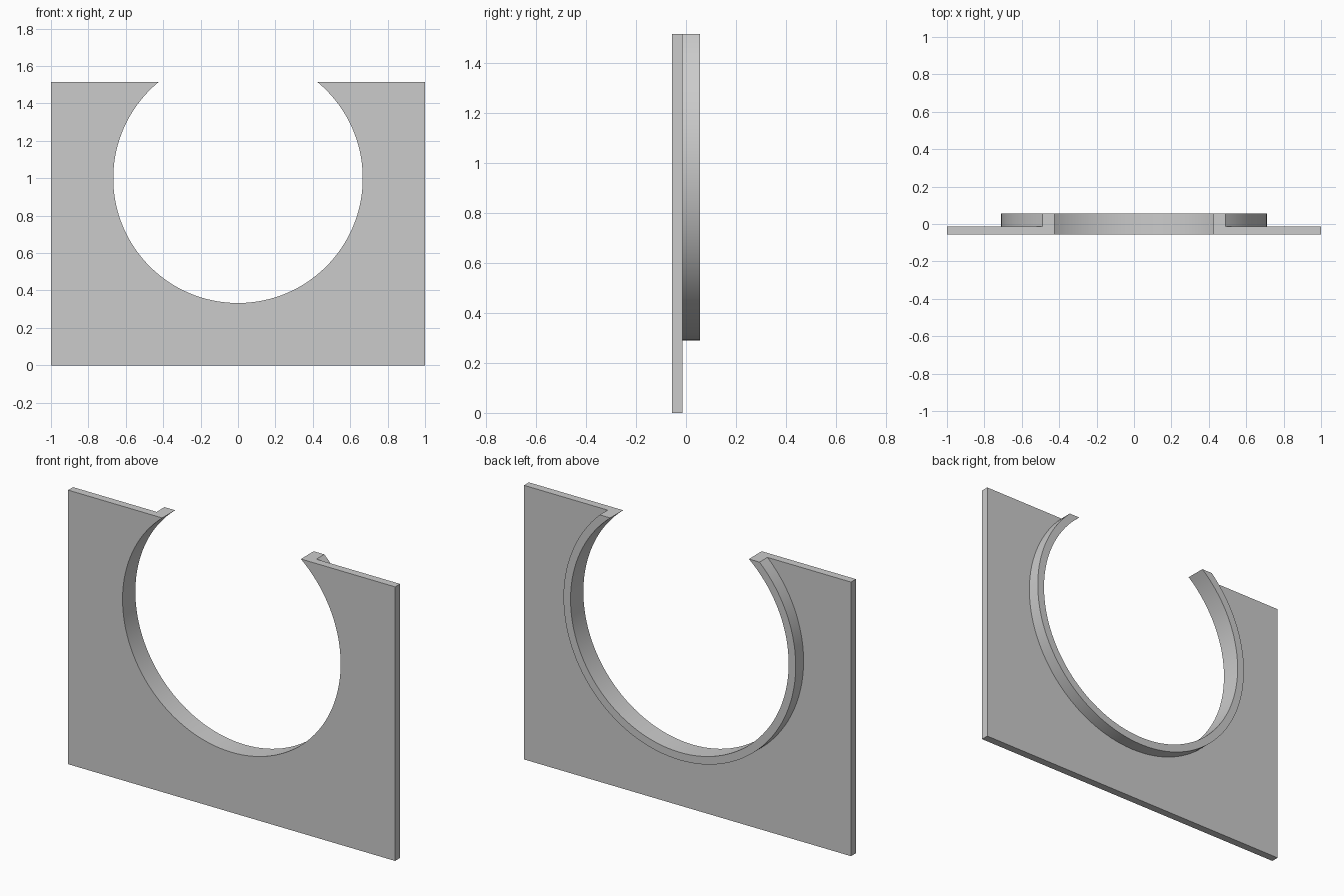
import bpy, bmesh
from math import asin, pi, cos, sin, radians

cube = bpy.data.objects.get("Cube")
if cube:
    bpy.data.objects.remove(cube, do_unlink=True)

TOP, CENTRE_Z = 1.515, 1.0
INNER, OUTER = 0.667, 0.71
FRONT, PLATE_BACK, BACK = -0.056, -0.013, 0.056
SEGMENTS = 96

grey = bpy.data.materials.new("light grey")
grey.use_nodes = True
colour = (0.6, 0.6, 0.6, 1)
grey.diffuse_color = colour
grey.node_tree.nodes["Principled BSDF"].inputs["Base Color"].default_value = colour


def arc(radius):
    """Open arc from the upper left end, under the centre, to the upper right end."""
    end = asin((TOP - CENTRE_Z) / radius)
    start, sweep = pi - end, pi + 2 * end
    angles = [start + sweep * i / SEGMENTS for i in range(SEGMENTS + 1)]
    return [(radius * cos(a), CENTRE_Z + radius * sin(a)) for a in angles]


def strip_solid(name, inner, outer, y0, y1):
    """Solid between two outlines of equal length, extruded along y."""
    bm = bmesh.new()
    a = [bm.verts.new((x, y0, z)) for x, z in inner]
    b = [bm.verts.new((x, y0, z)) for x, z in outer]
    faces = [bm.faces.new((a[i], b[i], b[i + 1], a[i + 1])) for i in range(len(a) - 1)]
    moved = bmesh.ops.extrude_face_region(bm, geom=faces, use_keep_orig=True)["geom"]
    bmesh.ops.translate(bm, vec=(0, y1 - y0, 0),
                        verts=[v for v in moved if isinstance(v, bmesh.types.BMVert)])
    bmesh.ops.recalc_face_normals(bm, faces=bm.faces)
    mesh = bpy.data.meshes.new(name)
    bm.to_mesh(mesh)
    bm.free()
    mesh.materials.append(grey)
    obj = bpy.data.objects.new(name, mesh)
    bpy.context.collection.objects.link(obj)
    bpy.ops.object.select_all(action="DESELECT")
    obj.select_set(True)
    bpy.context.view_layer.objects.active = obj
    bpy.ops.object.shade_smooth_by_angle(angle=radians(30))
    return obj


def rectangle_path(count):
    """Plate border from top left, round the bottom, to top right, with exact corners."""
    side = count // 3
    down = [(-1, TOP * (1 - i / side)) for i in range(side)]
    across = [(-1 + 2 * i / side, 0) for i in range(side)]
    up = [(1, TOP * i / side) for i in range(side + 1)]
    return down + across + up


# Flat plate with the open round cutout
strip_solid("plate", arc(INNER), rectangle_path(SEGMENTS), FRONT, PLATE_BACK)

# Raised collar around the cutout on the back
strip_solid("collar", arc(INNER), arc(OUTER), PLATE_BACK, BACK)
